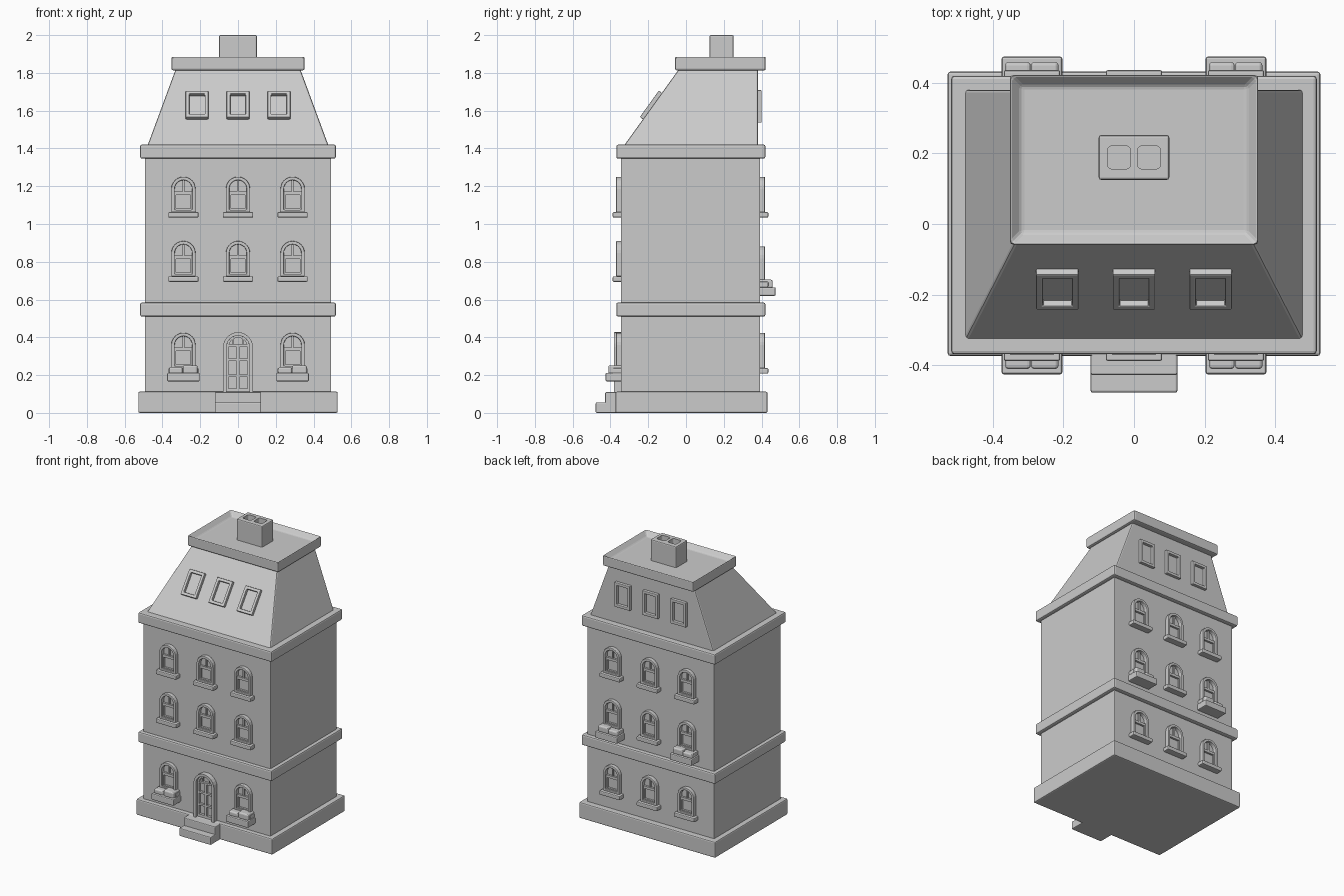
import bpy, bmesh, math
from mathutils import Matrix, Vector

if "Cube" in bpy.data.objects:
    bpy.data.objects.remove(bpy.data.objects["Cube"])

FRONT, BACK = -0.344, 0.392   # wall planes


def finish(name, bm, bevel=0.006, segs=2):
    bmesh.ops.recalc_face_normals(bm, faces=bm.faces)
    me = bpy.data.meshes.new(name)
    bm.to_mesh(me)
    bm.free()
    ob = bpy.data.objects.new(name, me)
    bpy.context.collection.objects.link(ob)
    for p in me.polygons:
        p.use_smooth = False
    if bevel:
        m = ob.modifiers.new("bevel", 'BEVEL')
        m.width = bevel
        m.segments = segs
        m.limit_method = 'ANGLE'
        m.angle_limit = math.radians(40)
    return ob


def add_box(bm, x0, x1, y0, y1, z0, z1):
    mat = Matrix.Translation(((x0 + x1) / 2, (y0 + y1) / 2, (z0 + z1) / 2))
    mat = mat @ Matrix.Diagonal((x1 - x0, abs(y1 - y0), z1 - z0, 1))
    return bmesh.ops.create_cube(bm, size=1, matrix=mat)['verts']


def box(name, *dims, bevel=0.006):
    bm = bmesh.new()
    add_box(bm, *dims)
    return finish(name, bm, bevel)


def arch(half, bottom, top, n=12):
    """Arched outline in (x, z), semicircle on top of straight sides."""
    pts = [(half, bottom)]
    pts += [(half * math.cos(math.pi * i / n), top - half + half * math.sin(math.pi * i / n))
            for i in range(n + 1)]
    return pts + [(-half, bottom)]


def rect(hw, z0, z1):
    return [(hw, z0), (hw, z1), (-hw, z1), (-hw, z0)]


def ring(bm, outer, inner, place, d0, d1):
    """Frame between two outlines with equal point counts, from depth d0 to d1."""
    loops = [[bm.verts.new(place(x, d, z)) for x, z in pts]
             for pts, d in ((outer, d0), (outer, d1), (inner, d1), (inner, d0))]
    n = len(outer)
    for a in range(4):
        la, lb = loops[a], loops[(a + 1) % 4]
        for i in range(n):
            j = (i + 1) % n
            bm.faces.new((la[i], la[j], lb[j], lb[i]))


def facade(cx, side):
    wall = FRONT if side < 0 else BACK
    return lambda x, d, z: Vector((cx + x, wall + side * d, z))


def fbox(bm, cx, side, hw, depth, z0, z1, off=0):
    wall = FRONT if side < 0 else BACK
    ys = sorted((wall - side * 0.01, wall + side * depth))
    add_box(bm, cx + off - hw, cx + off + hw, *ys, z0, z1)


def window(cx, top, side):
    place = facade(cx, side)
    bot = top - 0.187
    bm = bmesh.new()
    ring(bm, arch(0.064, bot, top), arch(0.046, bot + 0.012, top - 0.018), place, -0.01, 0.026)
    finish("window_frame", bm, 0.004)
    # sash: inner lower frame, meeting rail and upper mullion
    bm = bmesh.new()
    ring(bm, rect(0.048, bot + 0.005, top - 0.078), rect(0.038, bot + 0.02, top - 0.096),
         place, -0.01, 0.014)
    fbox(bm, cx, side, 0.005, 0.010, top - 0.08, top - 0.014)
    finish("window_sash", bm, 0)
    bm = bmesh.new()
    fbox(bm, cx, side, 0.08, 0.044, top - 0.216, top - 0.187)
    finish("window_sill", bm)


def planter(cx, top, side):
    bm = bmesh.new()
    fbox(bm, cx, side, 0.086, 0.082, top - 0.26, top - 0.215)
    finish("planter_box", bm)
    bm = bmesh.new()
    fbox(bm, cx, side, 0.036, 0.067, top - 0.22, top - 0.185, -0.04)
    fbox(bm, cx, side, 0.039, 0.067, top - 0.22, top - 0.175, 0.036)
    finish("planter_bushes", bm, 0.01, 3)


# main masses
box("base", -0.528, 0.528, -0.374, 0.432, 0, 0.112, bevel=0.008)
box("walls", -0.493, 0.493, FRONT, BACK, 0.1, 1.37, bevel=0.004)
for name, z0, z1 in (("floor_band", 0.51, 0.584), ("main_cornice", 1.346, 1.42)):
    box(name, -0.518, 0.518, -0.369, 0.42, z0, z1, bevel=0.009)
box("upper_step", -0.123, 0.123, -0.428, -0.3, 0, 0.11)
box("lower_step", -0.123, 0.123, -0.478, -0.3, 0, 0.056)

# mansard roof: sloped front and sides, upright back
bm = bmesh.new()
add_box(bm, -0.481, 0.481, -0.332, 0.38, 1.41, 1.83)
for v in bm.verts:
    if v.co.z > 1.6:
        v.co.x = math.copysign(0.326, v.co.x)
        if v.co.y < 0:
            v.co.y = -0.03
finish("mansard_roof", bm, 0.008)

# roof cap with sunken flat top
bm = bmesh.new()
add_box(bm, -0.352, 0.352, -0.058, 0.422, 1.813, 1.888)
bm.faces.ensure_lookup_table()
top = max(bm.faces, key=lambda f: f.calc_center_median().z)
bmesh.ops.inset_individual(bm, faces=[top], thickness=0.046)
for v in top.verts:
    v.co.z -= 0.035
finish("roof_cap", bm, 0.009)

# chimney with two flue holes
chimney = box("chimney", -0.1, 0.1, 0.125, 0.252, 1.84, 2.0, bevel=0.007)
bm = bmesh.new()
for s in (-1, 1):
    verts = add_box(bm, s * 0.0425 - 0.033, s * 0.0425 + 0.033, 0.156, 0.221, 1.94, 2.05)
    edges = {e for v in verts for e in v.link_edges
             if abs(e.verts[0].co.z - e.verts[1].co.z) > 0.05}
    bmesh.ops.bevel(bm, geom=list(edges), offset=0.012, segments=3, profile=0.5, affect='EDGES')
cutter = finish("flue_cutter", bm, 0)
cutter.hide_render = True
cutter.hide_set(True)
boolean = chimney.modifiers.new("flues", 'BOOLEAN')
boolean.object = cutter
boolean.operation = 'DIFFERENCE'
boolean.solver = 'EXACT'

# arched windows, front and back
for x in (-0.289, 0, 0.289):
    for t in (1.25, 0.91):
        window(x, t, -1)
    for t in (1.25, 0.882, 0.424):
        window(x, t, 1)
    if x:
        window(x, 0.424, -1)
        planter(x, 0.427, -1)
        planter(x, 0.88, 1)

# door: arched frame, leaf rim, glazing bars
place = facade(0, -1)
bm = bmesh.new()
ring(bm, arch(0.079, 0.105, 0.427), arch(0.061, 0.106, 0.409), place, -0.01, 0.036)
finish("door_frame", bm, 0.004)
bm = bmesh.new()
ring(bm, arch(0.063, 0.106, 0.411), arch(0.05, 0.13, 0.398), place, -0.01, 0.018)
for off in (-0.026, 0.026):
    fbox(bm, 0, -1, 0.003, 0.012, 0.355, 0.39, off)
fbox(bm, 0, -1, 0.008, 0.018, 0.11, 0.36)
for z in (0.19, 0.275, 0.348):
    fbox(bm, 0, -1, 0.055, 0.015, z, z + 0.013)
finish("door_leaf", bm, 0)

# attic windows on the front slope and upright back
tilt = Vector((0, 0.302, 0.42)).normalized()
out = Vector((0, -tilt.z, tilt.y))
foot = Vector((0, -0.332, 1.41)) + tilt * 0.264


def attic_window(cx, place):
    bm = bmesh.new()
    ring(bm, rect(0.06, -0.086, 0.086), rect(0.041, -0.066, 0.066), place, -0.01, 0.02)
    finish("attic_window_frame", bm, 0.004)


for x in (-0.217, 0, 0.217):
    attic_window(x, lambda u, d, v, x=x: foot + Vector((x + u, 0, 0)) + tilt * v + out * d)
    attic_window(x, lambda u, d, v, x=x: Vector((x + u, 0.38 + d, 1.623 + v)))
